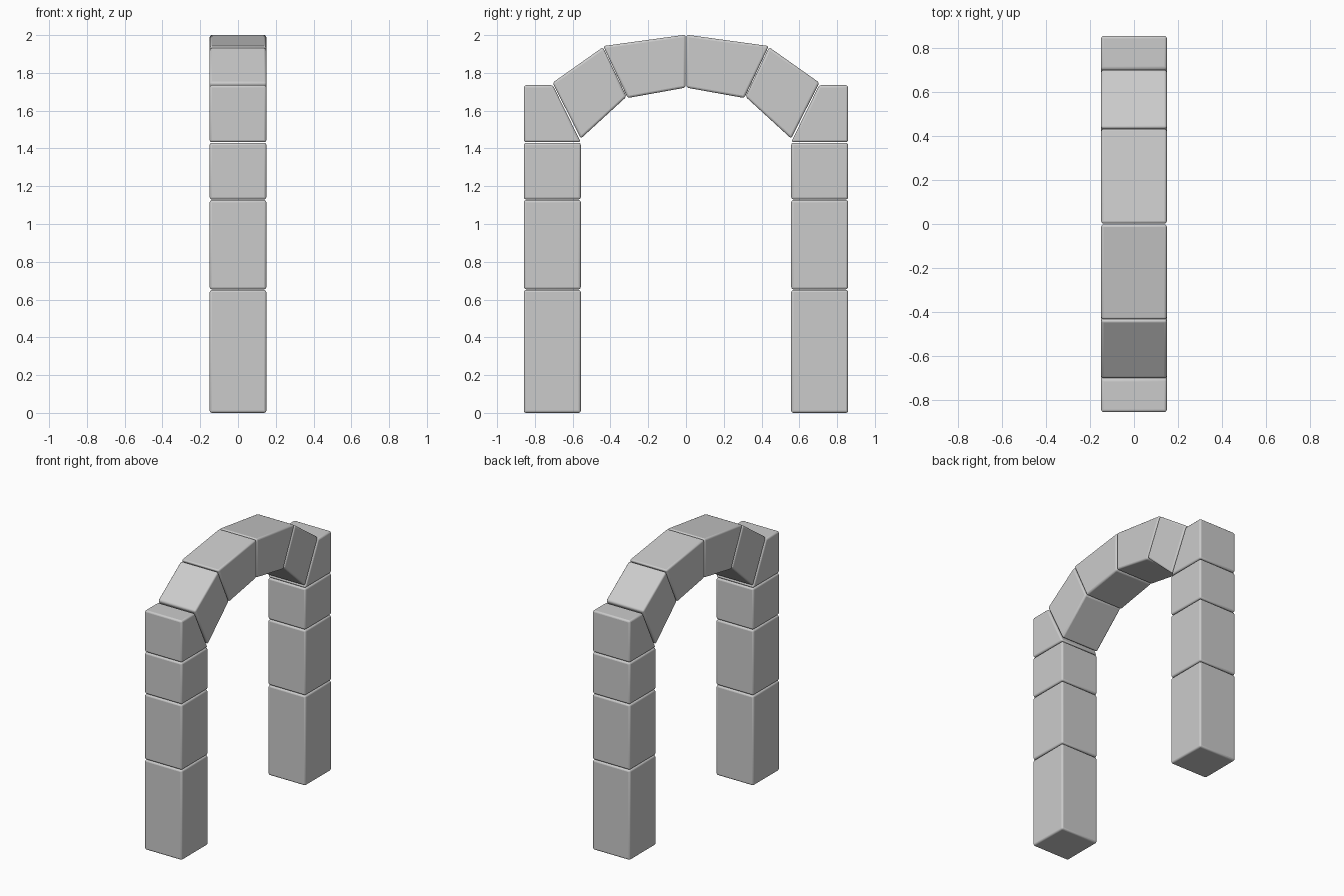
import bpy, bmesh

if "Cube" in bpy.data.objects:
    bpy.data.objects.remove(bpy.data.objects["Cube"])

HALF_DEPTH = 0.15


def stone(name, profile):
    """Rounded block: a y-z profile extruded along x, mirrored to the other half of the arch."""
    bm = bmesh.new()
    face = bm.faces.new([bm.verts.new((-HALF_DEPTH, y, z)) for y, z in profile])
    ext = bmesh.ops.extrude_face_region(bm, geom=[face])
    verts = [v for v in ext["geom"] if isinstance(v, bmesh.types.BMVert)]
    bmesh.ops.translate(bm, vec=(2 * HALF_DEPTH, 0, 0), verts=verts)
    bmesh.ops.recalc_face_normals(bm, faces=bm.faces)
    mesh = bpy.data.meshes.new(name)
    bm.to_mesh(mesh)
    bm.free()
    obj = bpy.data.objects.new(name, mesh)
    bpy.context.collection.objects.link(obj)

    # softened stone edges
    bevel = obj.modifiers.new("Bevel", 'BEVEL')
    bevel.width = 0.012
    bevel.segments = 3
    bevel.limit_method = 'NONE'
    # matching stone on the -y side
    mirror = obj.modifiers.new("Mirror", 'MIRROR')
    mirror.use_axis = (False, True, False)
    mirror.use_mirror_merge = False

    bpy.ops.object.select_all(action='DESELECT')
    obj.select_set(True)
    bpy.context.view_layer.objects.active = obj
    bpy.ops.object.shade_smooth_by_angle()
    return obj


# pillar stones
IN, OUT = 0.557, 0.858
for name, z0, z1 in (("pillar_base", 0.0, 0.651),
                     ("pillar_middle", 0.654, 1.127),
                     ("pillar_top", 1.130, 1.430)):
    stone(name, [(IN, z0), (OUT, z0), (OUT, z1), (IN, z1)])

# wedge stone where the arch starts
stone("springer_stone", [(IN, 1.433), (OUT, 1.433), (OUT, 1.735), (0.705, 1.735)])

# arch stones
stone("haunch_stone", [(0.557, 1.452), (0.706, 1.748), (0.440, 1.936), (0.315, 1.674)])
stone("crown_stone", [(0.309, 1.667), (0.438, 1.942), (0.002, 2.002), (0.002, 1.722)])
